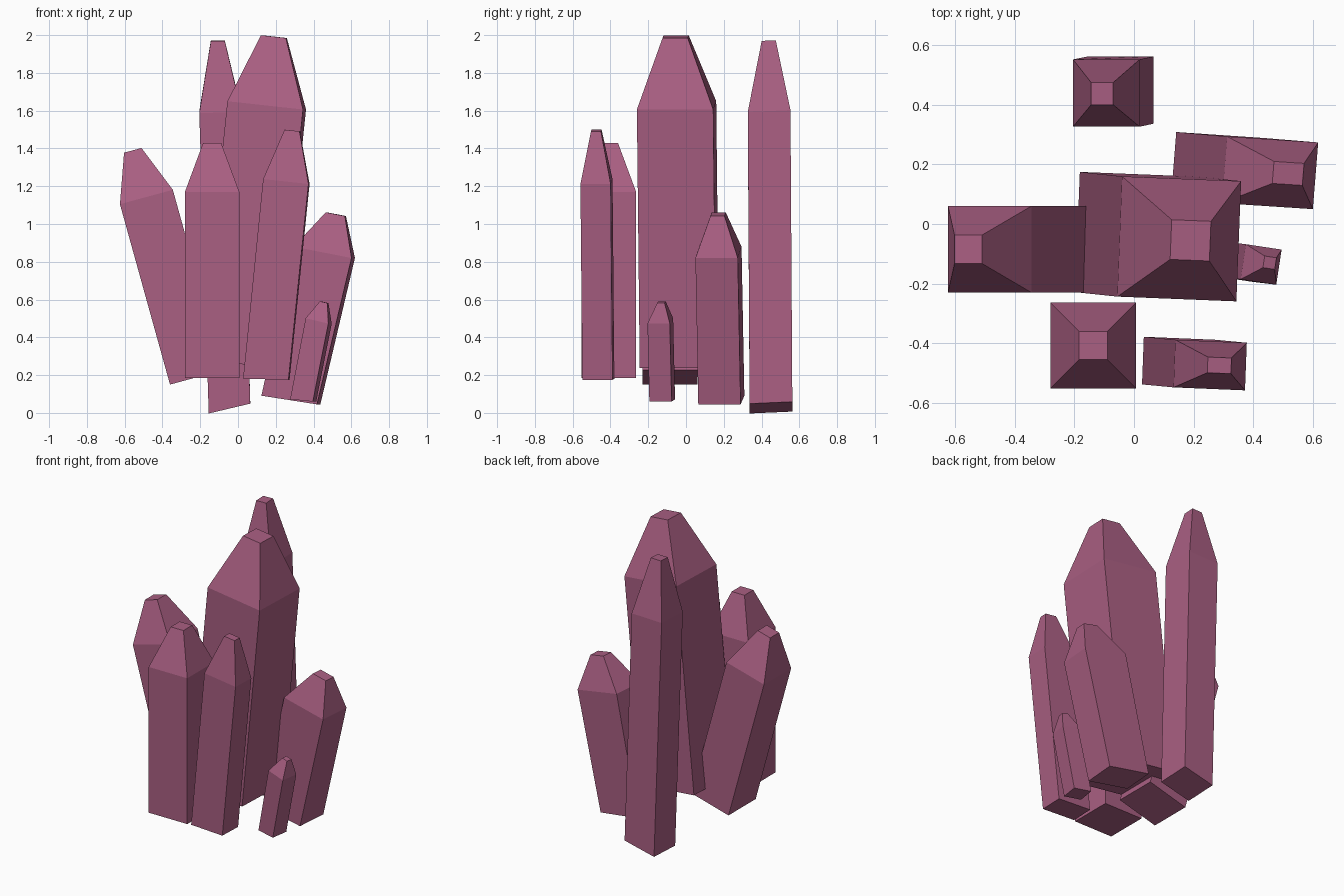
import bpy
import bmesh
from mathutils import Vector

if "Cube" in bpy.data.objects:
    bpy.data.objects.remove(bpy.data.objects["Cube"])

mat = bpy.data.materials.new("crystal_pink")
mat.diffuse_color = (0.40, 0.115, 0.225, 1.0)
mat.use_nodes = True
mat.node_tree.nodes["Principled BSDF"].inputs["Base Color"].default_value = mat.diffuse_color


def crystal(name, base, shoulder, tip, u, v, base_u=None, tip_ratio=0.33):
    """Four-sided shard: base, shoulder and tip centres; u, v are half-width vectors."""
    u, v = Vector(u), Vector(v)
    base_u = Vector(base_u) if base_u else u
    levels = [(base, base_u, v), (shoulder, u, v), (tip, u * tip_ratio, v * tip_ratio)]
    bm = bmesh.new()
    rings = []
    for centre, a, b in levels:
        c = Vector(centre)
        rings.append([bm.verts.new(c + i * a + j * b)
                      for i, j in ((-1, -1), (1, -1), (1, 1), (-1, 1))])
    # side walls and pointed facets
    for low, high in zip(rings, rings[1:]):
        for k in range(4):
            n = (k + 1) % 4
            bm.faces.new((low[k], low[n], high[n], high[k]))
    # end caps
    bm.faces.new(rings[0][::-1])
    bm.faces.new(rings[-1])
    bmesh.ops.recalc_face_normals(bm, faces=bm.faces)
    mesh = bpy.data.meshes.new(name)
    bm.to_mesh(mesh)
    bm.free()
    mesh.materials.append(mat)
    bpy.context.collection.objects.link(bpy.data.objects.new(name, mesh))


# tall central shard
crystal("main_crystal", (0.01, -0.035, 0.26), (0.152, -0.05, 1.628), (0.19, -0.055, 1.992),
        (0.2, -0.008, -0.022), (0.008, 0.202, 0))
# upright shard at the front
crystal("front_crystal", (-0.137, -0.408, 0.185), (-0.137, -0.408, 1.17), (-0.137, -0.408, 1.43),
        (0.144, 0, 0), (0, 0.144, 0))
# shard leaning left
crystal("left_crystal", (-0.22, -0.085, 0.188), (-0.485, -0.085, 1.143), (-0.557, -0.085, 1.39),
        (0.14, 0, 0.038), (0, 0.145, 0))
# tall slim shard at the back, reaching the ground
crystal("back_crystal", (-0.045, 0.45, 0.028), (-0.093, 0.44, 1.595), (-0.107, 0.438, 1.97),
        (0.112, 0, 0.003), (0, 0.113, 0.005), base_u=(0.11, 0, 0.026))
# slim shard at the front right
crystal("front_right_crystal", (0.15, -0.464, 0.178), (0.256, -0.474, 1.225), (0.287, -0.475, 1.495),
        (0.12, -0.005, -0.013), (0.003, 0.08, 0), base_u=(0.12, -0.005, -0.003))
# broad leaning shard at the back right
crystal("right_crystal", (0.28, 0.187, 0.068), (0.457, 0.172, 0.85), (0.518, 0.17, 1.052),
        (0.153, -0.01, -0.03), (0.009, 0.112, 0), base_u=(0.147, -0.01, -0.023))
# smallest shard on the right
crystal("small_crystal", (0.345, -0.126, 0.066), (0.427, -0.136, 0.487), (0.456, -0.13, 0.586),
        (0.06, -0.009, -0.014), (0.009, 0.059, 0), base_u=(0.06, -0.009, -0.006))
